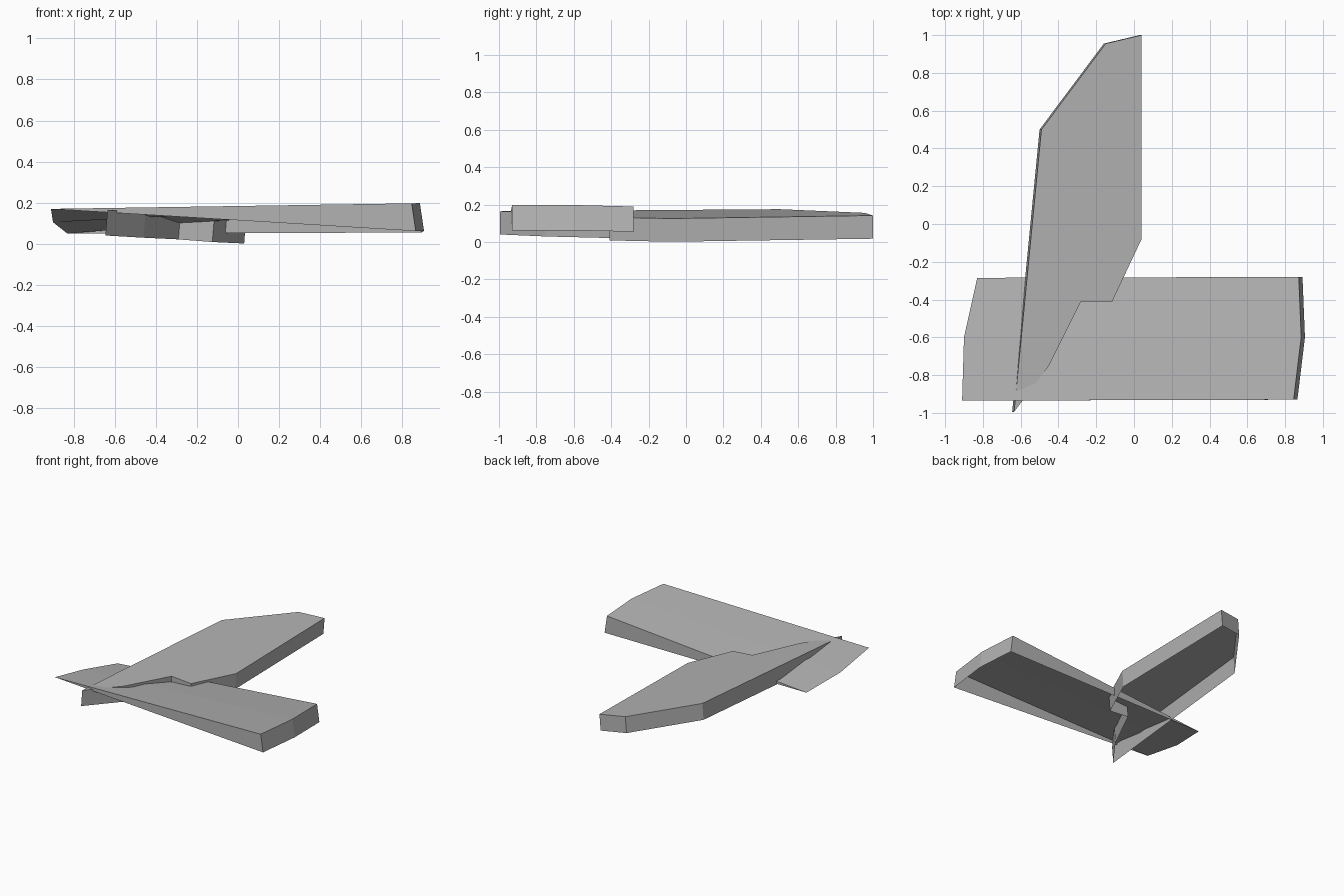
import bpy
import bmesh
from mathutils import Vector

cube = bpy.data.objects.get("Cube")
if cube:
    bpy.data.objects.remove(cube, do_unlink=True)

# One plain grey for everything
grey = bpy.data.materials.new("plain grey")
grey.use_nodes = True
colour = (0.45, 0.45, 0.45, 1)
grey.diffuse_color = colour
grey.node_tree.nodes["Principled BSDF"].inputs["Base Color"].default_value = colour


def open_slab(name, rim, skirt, panels):
    """Top sheet made of panels, with walls hanging from the rim and no floor.
    Where a skirt point is None the wall tapers into the rim."""
    bm = bmesh.new()
    top = [bm.verts.new(p) for p in rim]
    low = [bm.verts.new(p) if p else t for p, t in zip(skirt, top)]
    for panel in panels:
        bm.faces.new([top[i] for i in panel])
    for i in range(len(top)):
        j = (i + 1) % len(top)
        corners = list(dict.fromkeys((top[j], top[i], low[i], low[j])))
        if len(corners) > 2:
            bm.faces.new(corners)
    mesh = bpy.data.meshes.new(name)
    bm.to_mesh(mesh)
    bm.free()
    mesh.materials.append(grey)
    obj = bpy.data.objects.new(name, mesh)
    bpy.context.collection.objects.link(obj)
    return obj


# Cross plank: twisted sheet whose walls fade out toward the right end
drop = Vector((0.02, 0, -0.135))
right_end = [(-0.83, -0.285, 0.05), (-0.9, -0.6, 0.105), (-0.91, -0.935, 0.17)]
left_end = [(0.845, -0.93, 0.197), (0.885, -0.6, 0.198), (0.872, -0.28, 0.19)]
skirt = [None] * len(right_end) + [Vector(p) + drop for p in left_end]
open_slab("cross_plank", right_end + left_end, skirt, [(1, 2, 3, 4), (0, 1, 4, 5)])

# Long plank: flat notched sheet, tilted down toward the left, with full walls
outline = [(-0.635, -0.995), (-0.45, -0.75), (-0.28, -0.41), (-0.115, -0.41),
           (0.04, -0.08), (0.04, 1.0), (-0.15, 0.955), (-0.49, 0.5)]
rim = [Vector((x, y, 0.13 - 0.078 * x + 0.015 * y)) for x, y in outline]
skirt = [p + Vector((-0.01, 0, -0.124)) for p in rim]
open_slab("long_plank", rim, skirt, [range(len(rim))])
